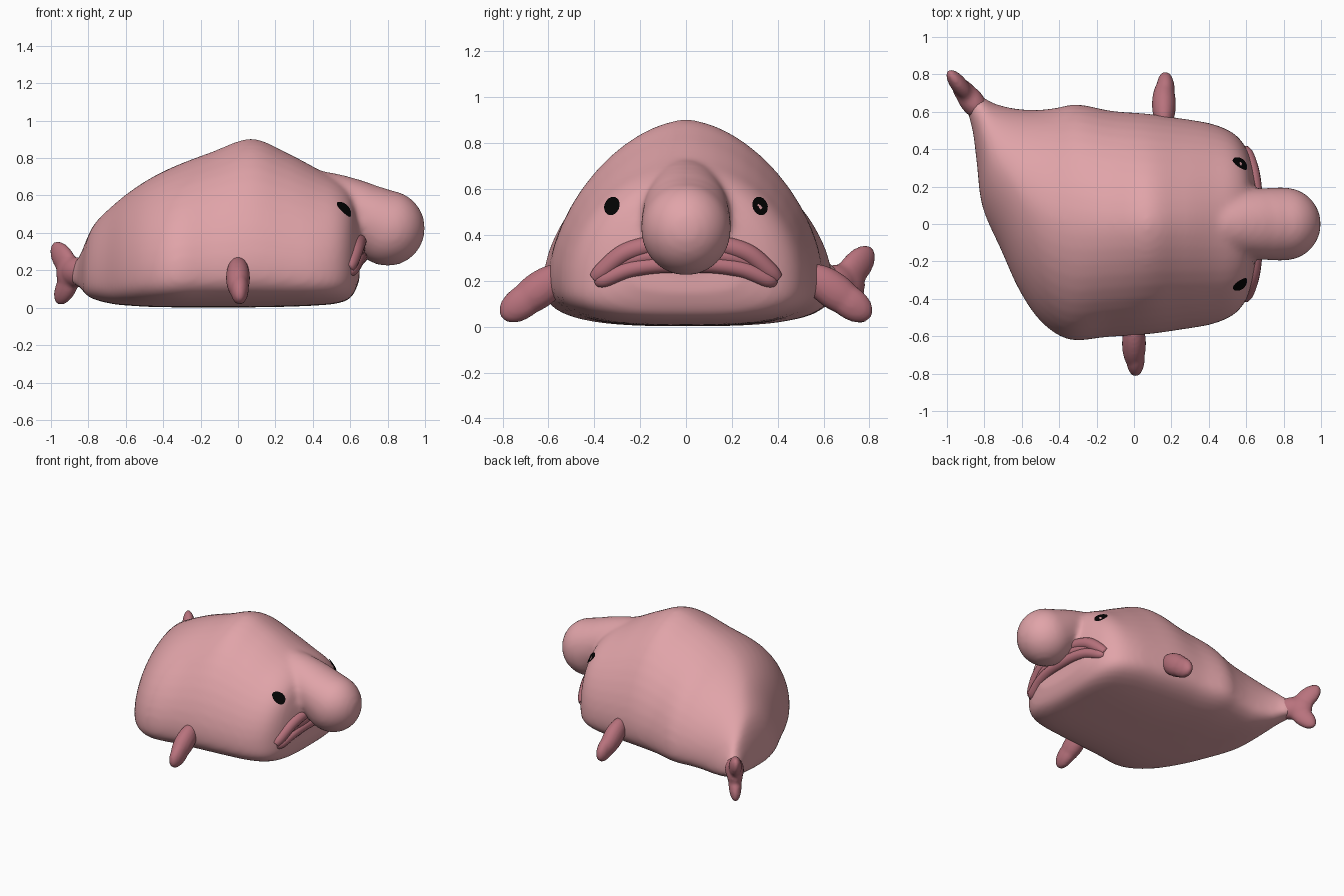
import bpy, bmesh, math
from mathutils import Vector, Matrix

if "Cube" in bpy.data.objects:
    bpy.data.objects.remove(bpy.data.objects["Cube"])


def material(name, rgb):
    m = bpy.data.materials.new(name)
    m.diffuse_color = (*rgb, 1)
    m.use_nodes = True
    m.node_tree.nodes["Principled BSDF"].inputs["Base Color"].default_value = m.diffuse_color
    return m


PINK = material("pale pink skin", (0.75, 0.37, 0.395))
ROSE = material("dark rose", (0.48, 0.17, 0.205))
BLACK = material("eye black", (0.001, 0.001, 0.001))


def make(name, bm, mat, voxel=0, smooth=0):
    """Turn a bmesh into a smooth object, optionally fused by a voxel remesh."""
    bmesh.ops.recalc_face_normals(bm, faces=bm.faces)
    me = bpy.data.meshes.new(name)
    bm.to_mesh(me)
    bm.free()
    ob = bpy.data.objects.new(name, me)
    bpy.context.collection.objects.link(ob)
    if voxel:
        r = ob.modifiers.new("fuse", 'REMESH')
        r.mode, r.voxel_size, r.use_smooth_shade = 'VOXEL', voxel, True
        s = ob.modifiers.new("soften", 'SMOOTH')
        s.factor, s.iterations = 0.5, smooth
        bpy.ops.object.select_all(action='DESELECT')
        ob.select_set(True)
        bpy.context.view_layer.objects.active = ob
        bpy.ops.object.convert(target='MESH')
    ob.data.materials.clear()
    ob.data.materials.append(mat)
    for p in ob.data.polygons:
        p.use_smooth = True
        p.material_index = 0
    return ob


def loft(bm, rings):
    """Skin a list of closed rings and cap both ends."""
    vs = [[bm.verts.new(p) for p in r] for r in rings]
    n = len(vs[0])
    for a, b in zip(vs, vs[1:]):
        for i in range(n):
            bm.faces.new((a[i], a[(i + 1) % n], b[(i + 1) % n], b[i]))
    bm.faces.new(vs[0])
    bm.faces.new(vs[-1][::-1])


def blob(bm, centre, size, rot=Matrix()):
    m = Matrix.Translation(centre) @ rot @ Matrix.Diagonal((*size, 1))
    bmesh.ops.create_uvsphere(bm, u_segments=32, v_segments=20, radius=1, matrix=m)


def spline(pts, steps):
    """Catmull-Rom through points of any dimension."""
    out = []
    p = [pts[0]] + list(pts) + [pts[-1]]
    for a, b, c, d in zip(p, p[1:], p[2:], p[3:]):
        for s in range(steps):
            t = s / steps
            out.append([0.5 * (2 * j + (k - i) * t + (2 * i - 5 * j + 4 * k - l) * t * t
                               + (3 * j - i - 3 * k + l) * t ** 3)
                        for i, j, k, l in zip(a, b, c, d)])
    return out + [list(pts[-1])]


# Body: each station is left x, y, right x, y, bottom z, top z, roundness of the back
STATIONS = [
    (0.65, 0.24, 0.65, -0.24, 0.15, 0.48, 2.2),
    (0.61, 0.385, 0.61, -0.385, 0.06, 0.61, 2.2),
    (0.54, 0.48, 0.54, -0.48, 0.025, 0.68, 2.05),
    (0.42, 0.535, 0.42, -0.535, 0.012, 0.745, 1.85),
    (0.25, 0.565, 0.25, -0.565, 0.005, 0.835, 1.75),
    (0.07, 0.59, 0.07, -0.59, 0.002, 0.905, 1.7),
    (-0.12, 0.605, -0.15, -0.605, 0.002, 0.835, 1.75),
    (-0.30, 0.64, -0.34, -0.62, 0.002, 0.765, 1.8),
    (-0.42, 0.62, -0.49, -0.53, 0.004, 0.70, 1.8),
    (-0.52, 0.61, -0.61, -0.36, 0.01, 0.63, 1.8),
    (-0.62, 0.615, -0.71, -0.14, 0.02, 0.55, 1.8),
    (-0.70, 0.63, -0.81, 0.09, 0.045, 0.46, 1.8),
    (-0.76, 0.65, -0.84, 0.32, 0.075, 0.375, 1.8),
    (-0.78, 0.66, -0.86, 0.48, 0.10, 0.32, 1.8),
    (-0.79, 0.67, -0.885, 0.58, 0.115, 0.275, 1.9),
    (-0.825, 0.69, -0.90, 0.62, 0.125, 0.255, 2.0),
]


def body_ring(s, n=48):
    left, right = Vector(s[0:2]), Vector(s[2:4])
    mid, half = (left + right) / 2, (left - right) / 2
    zb, zt = s[4], s[5]
    zc = zb + 0.25 * (zt - zb)
    ring = []
    for i in range(n):
        a = 2 * math.pi * i / n
        c, sn = math.cos(a), math.sin(a)
        e = 2 / s[6] if sn > 0 else 2 / 3
        w = math.copysign(abs(c) ** e, c)
        h = abs(sn) ** e
        z = zc + (zt - zc) * h if sn > 0 else zc - (zc - zb) * h
        p = mid + half * w
        ring.append((p.x, p.y, z))
    return ring


bm = bmesh.new()
loft(bm, [body_ring(s) for s in spline(STATIONS, 4)])
# Drooping nose: a chain of egg shapes fused into the face (x, z, half width, half height)
for x, z, w, h in spline([(0.36, 0.60, 0.13, 0.14), (0.50, 0.56, 0.165, 0.16),
                          (0.64, 0.515, 0.185, 0.165), (0.73, 0.465, 0.195, 0.18),
                          (0.80, 0.425, 0.197, 0.202)], 4):
    blob(bm, (x, 0, z), (0.2 if x > 0.7 else 0.16, w, h))
body = make("body_and_nose", bm, PINK, 0.018, 10)


# Lips: arched tubes across the face, with a recessed mouth between them
def tube(bm, pts, n=14):
    path = spline(pts, 6)
    rings = []
    for i, p in enumerate(path):
        c = Vector(p[:3])
        t = (Vector(path[min(i + 1, len(path) - 1)][:3]) - Vector(path[max(i - 1, 0)][:3])).normalized()
        u = Vector((1, 0, 0))
        u = (u - t * u.dot(t)).normalized()
        v = t.cross(u)
        rings.append([c + p[3] * (u * math.cos(2 * math.pi * k / n) + v * math.sin(2 * math.pi * k / n))
                      for k in range(n)])
    loft(bm, rings)


def mirrored(pts):
    return pts + [(x, -y, z, r) for x, y, z, r in pts[-2::-1]]


LIPS = {
    "upper_lip": [(0.59, 0.395, 0.21, 0.03), (0.605, 0.36, 0.245, 0.04), (0.63, 0.27, 0.318, 0.043),
                  (0.645, 0.15, 0.355, 0.042), (0.65, 0, 0.37, 0.042)],
    "lower_lip": [(0.59, 0.385, 0.195, 0.025), (0.61, 0.35, 0.207, 0.036), (0.635, 0.25, 0.248, 0.037),
                  (0.65, 0.13, 0.268, 0.037), (0.655, 0, 0.27, 0.037)],
    "mouth": [(0.59, 0.36, 0.225, 0.03), (0.62, 0.26, 0.285, 0.037),
              (0.638, 0.15, 0.31, 0.04), (0.64, 0, 0.32, 0.04)],
}
for name, pts in LIPS.items():
    bm = bmesh.new()
    tube(bm, mirrored(pts))
    make(name, bm, ROSE)

# Eyes: thin black patches projected onto the face
for side, name in ((1, "left_eye"), (-1, "right_eye")):
    bm = bmesh.new()
    bmesh.ops.create_circle(bm, cap_ends=True, segments=20, radius=1)
    bmesh.ops.inset_region(bm, faces=bm.faces, thickness=0.45)
    for v in bm.verts:
        a, b = v.co.x * 0.035, v.co.y * 0.042
        y = side * (0.32 + a * 0.85 - b * 0.35)
        z = 0.523 + b * 0.9 + a * 0.3
        hit, loc, nor, _ = body.ray_cast(Vector((2, y, z)), Vector((-1, 0, 0)))
        v.co = loc + nor * 0.006 if hit else Vector((0.54, y, z))
    eye = make(name, bm, BLACK)
    if eye.data.polygons[0].normal.x < 0:
        eye.data.flip_normals()

# Side fins: flattened paddles sloping down and out
for side, x, name in ((1, 0.16, "left_fin"), (-1, 0.0, "right_fin")):
    bm = bmesh.new()
    rot = Matrix.Rotation(-side * math.radians(36), 4, 'X')
    blob(bm, (x, side * 0.64, 0.16), (0.064, 0.16, 0.08), rot)
    blob(bm, (x + 0.008, side * 0.715, 0.105), (0.05, 0.112, 0.072), rot)
    make(name, bm, ROSE, 0.012, 3)

# Tail: stem, web and two lobes, turned along the curved rear of the body
bm = bmesh.new()
turn = Matrix.Rotation(math.atan2(0.8, -0.62), 4, 'Z')
for u, z, size, pitch in ((0.05, 0.19, (0.11, 0.065, 0.08), 0),
                          (0.11, 0.185, (0.09, 0.055, 0.10), 0),
                          (0.155, 0.255, (0.127, 0.045, 0.07), -42),
                          (0.13, 0.118, (0.127, 0.045, 0.066), 48)):
    p = turn @ Vector((u, 0, 0)) + Vector((-0.835, 0.615, z))
    blob(bm, p, size, turn @ Matrix.Rotation(math.radians(pitch), 4, 'Y'))
make("tail_fin", bm, ROSE, 0.012, 4)
